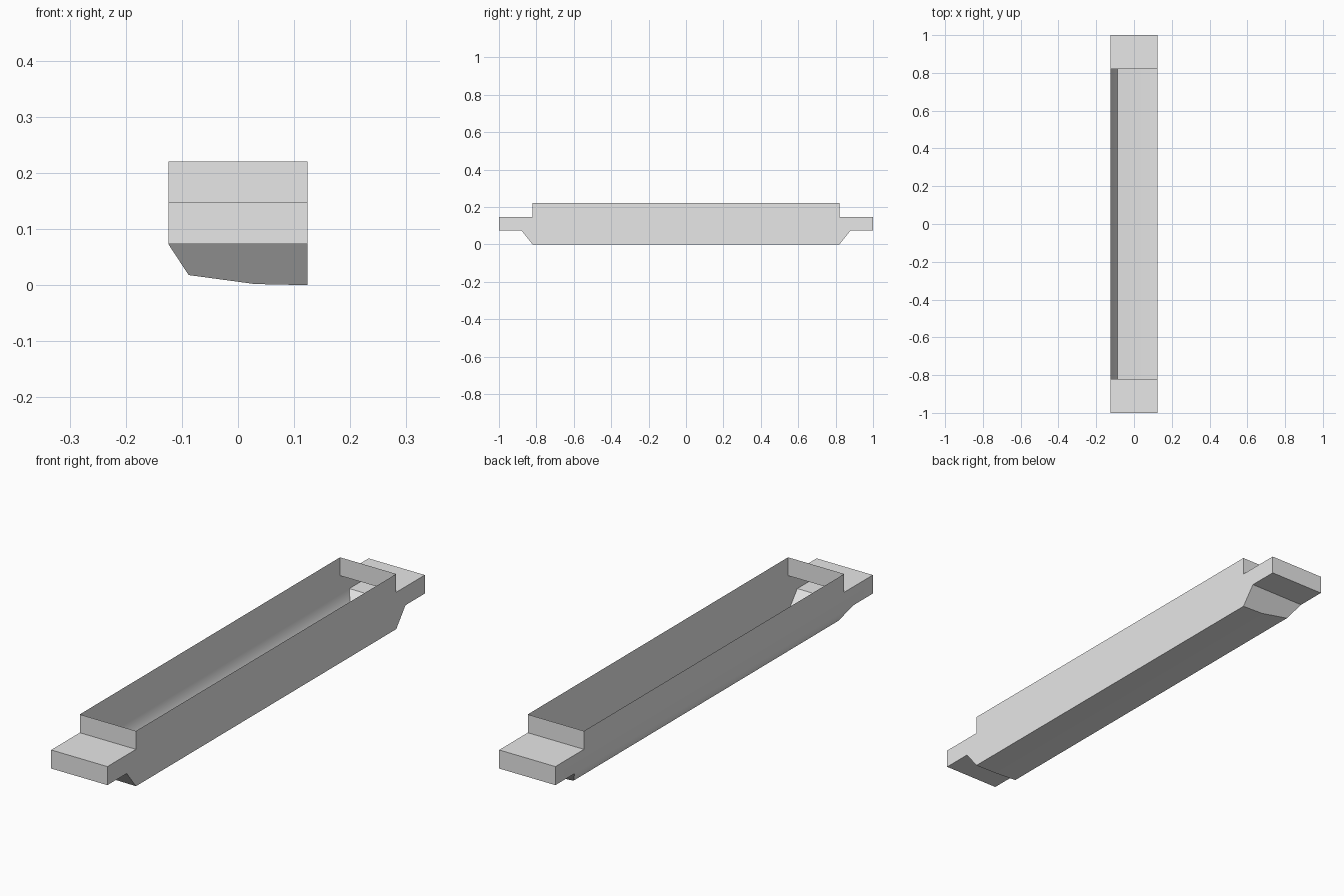
import bpy
import bmesh
import math

if "Cube" in bpy.data.objects:
    bpy.data.objects.remove(bpy.data.objects["Cube"], do_unlink=True)

# Single plain grey
grey = bpy.data.materials.new("light grey")
grey.use_nodes = True
grey.diffuse_color = (0.8, 0.8, 0.8, 1)
grey.node_tree.nodes["Principled BSDF"].inputs["Base Color"].default_value = grey.diffuse_color

HALF_WIDTH, HALF_BODY, HALF_LENGTH = 0.124, 0.82, 1.0
TAB_BOTTOM, TAB_TOP, RIM = 0.073, 0.147, 0.22
SLOPE = 0.8  # run of the sloping ends per unit of height

# Hull underside, across the width
hull = [(-HALF_WIDTH, TAB_BOTTOM), (-0.088, 0.018), (0.03, 0.002),
        (HALF_WIDTH, 0.0), (HALF_WIDTH, TAB_BOTTOM)]
# Stepped end, from the hull out round the tab and up to the rim
knee = HALF_BODY + SLOPE * TAB_BOTTOM
step = [(knee, TAB_BOTTOM), (HALF_LENGTH, TAB_BOTTOM), (HALF_LENGTH, TAB_TOP),
        (HALF_BODY, TAB_TOP), (HALF_BODY, RIM)]

bm = bmesh.new()


def face(points):
    bm.faces.new([bm.verts.new(p) for p in points])


def hull_point(x, z, end):
    return (x, end * (HALF_BODY + SLOPE * z), z)


# Long underside panels (the last panel belongs to the flat side)
for (x1, z1), (x2, z2) in zip(hull[:-2], hull[1:-1]):
    face([hull_point(x1, z1, -1), hull_point(x1, z1, 1),
          hull_point(x2, z2, 1), hull_point(x2, z2, -1)])

# Long side walls; the left one runs down to the keel
for x in (-HALF_WIDTH, HALF_WIDTH):
    outline = [(x, y, z) for y, z in step]
    outline += [(x, -y, z) for y, z in reversed(step)]
    if x > 0:
        outline += [hull_point(x, 0, -1), hull_point(x, 0, 1)]
    face(outline)

# Sloping ends, hollow tabs and end walls
for end in (-1, 1):
    face([hull_point(x, z, end) for x, z in hull])
    for (y1, z1), (y2, z2) in zip(step[:-1], step[1:]):
        face([(-HALF_WIDTH, end * y1, z1), (HALF_WIDTH, end * y1, z1),
              (HALF_WIDTH, end * y2, z2), (-HALF_WIDTH, end * y2, z2)])

# Weld the open shell and turn its faces outward
bmesh.ops.remove_doubles(bm, verts=bm.verts[:], dist=0.0005)
bmesh.ops.recalc_face_normals(bm, faces=bm.faces[:])
bm.normal_update()
underside = min(bm.faces, key=lambda f: f.calc_center_median().z)
if underside.normal.z > 0:
    bmesh.ops.reverse_faces(bm, faces=bm.faces[:])

mesh = bpy.data.meshes.new("trough_shell")
bm.to_mesh(mesh)
bm.free()
mesh.materials.append(grey)
trough = bpy.data.objects.new("trough_shell", mesh)
bpy.context.collection.objects.link(trough)

# Blend the side into the chamfer, keep the other corners crisp
bpy.ops.object.select_all(action='DESELECT')
trough.select_set(True)
bpy.context.view_layer.objects.active = trough
bpy.ops.object.shade_smooth_by_angle(angle=math.radians(35))
